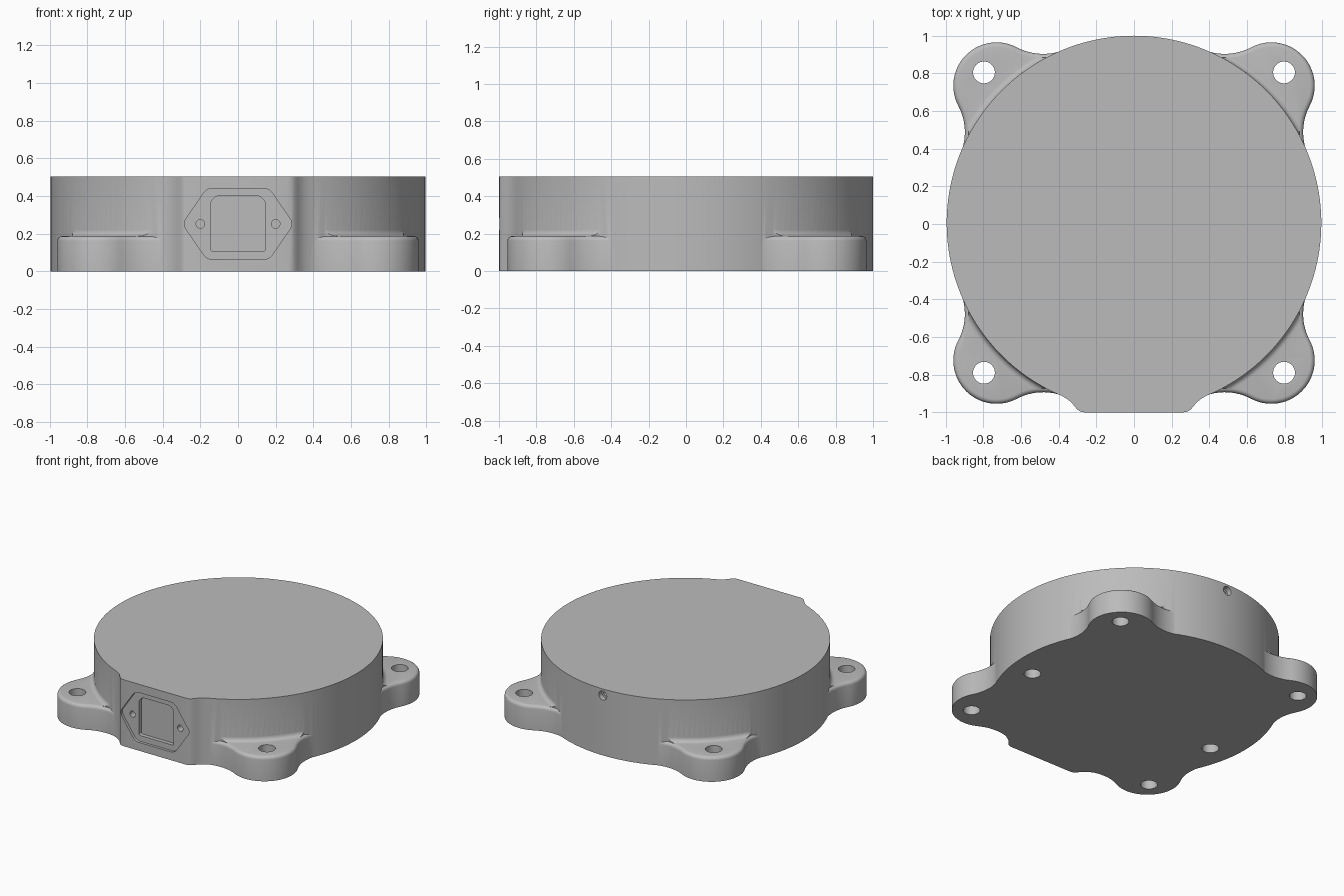
import bpy, bmesh
from math import sin, cos, pi, radians, acos, atan2
from mathutils import Matrix, Vector

if "Cube" in bpy.data.objects:
    bpy.data.objects.remove(bpy.data.objects["Cube"])

R, CY, H = 0.995, 0.005, 0.505      # drum radius, centre offset, height
TAB_H, EDGE = 0.187, 0.025          # ear height and edge rounding
LOBE_R, LOBE_D, NECK_R = 0.23, 1.032, 0.30

grey = bpy.data.materials.new("housing grey")
grey.use_nodes = True
grey.diffuse_color = (0.5, 0.5, 0.5, 1)
grey.node_tree.nodes["Principled BSDF"].inputs["Base Color"].default_value = (0.5, 0.5, 0.5, 1)


def make_object(name, bm, matrix=None):
    bmesh.ops.recalc_face_normals(bm, faces=bm.faces[:])
    if matrix:
        bm.transform(matrix)
    mesh = bpy.data.meshes.new(name)
    bm.to_mesh(mesh)
    bm.free()
    mesh.materials.append(grey)
    obj = bpy.data.objects.new(name, mesh)
    bpy.context.collection.objects.link(obj)
    return obj


def loft(name, rings, matrix=None):
    """Closed solid through equal-length rings of 3D points."""
    bm = bmesh.new()
    loops = [[bm.verts.new(p) for p in ring] for ring in rings]
    for a, b in zip(loops, loops[1:]):
        for i in range(len(a)):
            j = (i + 1) % len(a)
            bm.faces.new((a[i], a[j], b[j], b[i]))
    bm.faces.new(loops[0][::-1])
    bm.faces.new(loops[-1])
    return make_object(name, bm, matrix)


def prism(name, pts, z0, z1, matrix=None, rounding=0):
    bm = bmesh.new()
    bm.faces.new([bm.verts.new((x, y, z0)) for x, y in pts])
    if rounding:
        bmesh.ops.bevel(bm, geom=bm.verts[:], offset=rounding, segments=5,
                        profile=0.5, affect='VERTICES')
    ext = bmesh.ops.extrude_face_region(bm, geom=bm.faces[:])
    top = [v for v in ext["geom"] if isinstance(v, bmesh.types.BMVert)]
    bmesh.ops.translate(bm, verts=top, vec=(0, 0, z1 - z0))
    return make_object(name, bm, matrix)


def arc(cx, cy, r, a0, a1, n):
    return [(cx + r * cos(a0 + (a1 - a0) * i / n), cy + r * sin(a0 + (a1 - a0) * i / n))
            for i in range(n + 1)]


def boolean(target, tool, operation):
    mod = target.modifiers.new(operation, 'BOOLEAN')
    mod.operation, mod.solver, mod.object = operation, 'EXACT', tool
    bpy.context.view_layer.update()
    graph = bpy.context.evaluated_depsgraph_get()
    mesh = bpy.data.meshes.new_from_object(target.evaluated_get(graph))
    target.modifiers.clear()
    target.data = mesh
    bpy.data.objects.remove(tool)


def ear_outline(d):
    """Ear pointing along +x, inset by d: neck, lobe, neck, closed inside the drum."""
    rt = R - 0.003 + NECK_R
    t = acos((rt**2 + LOBE_D**2 - (LOBE_R + NECK_R)**2) / (2 * LOBE_D * rt))
    nx, ny = rt * cos(t), rt * sin(t)
    to_lobe = atan2(-ny, LOBE_D - nx) % (2 * pi)
    side = arc(nx, ny, NECK_R + d, to_lobe, t + pi, 12)
    if abs(to_lobe - t - pi) > pi:
        side = arc(nx, ny, NECK_R + d, to_lobe - 2 * pi, t + pi, 12)
    a = to_lobe - pi
    lobe = arc(LOBE_D, 0, LOBE_R - d, -a, a, 36)
    lower = [(x, -y) for x, y in reversed(side)]
    return [(0.7, -0.2)] + lower + lobe[1:-1] + side + [(0.7, 0.2)]


# Drum with flat connector boss on the front
boss = [(0.355, -0.93), (0.335, -0.945), (0.316, -0.968), (0.302, -0.985),
        (0.286, -0.996), (0.265, -1.0)]
join = atan2(-0.92, 0.38)
outline = arc(0, CY, R, join, pi - join, 160)
outline += [(-x, y) for x, y in boss] + boss[::-1]
housing = prism("housing", outline, 0, H)

# Four mounting ears with rounded rims and a blend into the drum
for k in range(4):
    place = Matrix.Translation((0, CY, 0)) @ Matrix.Rotation(radians(45 + 90 * k), 4, 'Z')
    steps = [(0, 0)] + [(EDGE * (1 - cos(i * pi / 8)), TAB_H - EDGE + EDGE * sin(i * pi / 8))
                        for i in range(5)]
    ear = loft("ear", [[(x, y, z) for x, y in ear_outline(d)] for d, z in steps], place)

    section = [(R - 0.03, TAB_H - 0.02), (R + 0.032, TAB_H - 0.02)]
    section += [(R + 0.032 * (1 - sin(i * pi / 10)), TAB_H + 0.032 * (1 - cos(i * pi / 10)))
                for i in range(6)]
    section += [(R - 0.03, TAB_H + 0.032)]
    blend = loft("ear_blend", [[(r * cos(a), r * sin(a), z) for r, z in section]
                               for a in [radians(-26 + 52 * i / 24) for i in range(25)]], place)
    limit = prism("blend_limit", ear_outline(EDGE * 0.8), 0.1, 0.3, place)
    boolean(blend, limit, 'INTERSECT')
    boolean(housing, ear, 'UNION')
    boolean(housing, blend, 'UNION')


def drill(x, y, r, z0, z1, matrix=None):
    boolean(housing, prism("drill", arc(x, y, r, 0, 2 * pi * 31 / 32, 31), z0, z1, matrix),
            'DIFFERENCE')


# Mounting holes through the ears, blind holes underneath
for s in (-1, 1):
    for y in (-0.79, 0.805):
        drill(s * 0.797, y, 0.058, -0.1, 0.4)
    drill(s * 0.8, -0.135, 0.058, -0.1, 0.16)

# Connector recess: prism depth runs along -y
front = Matrix.Rotation(pi / 2, 4, 'X')
hexagon = [(-0.165, 0.063), (0.165, 0.063), (0.295, 0.252),
           (0.165, 0.441), (-0.165, 0.441), (-0.295, 0.252)]
boolean(housing, prism("panel_cut", hexagon, 0.98, 1.1, front, 0.03), 'DIFFERENCE')
window = [(-0.146, 0.107), (0.146, 0.107), (0.146, 0.37), (0.116, 0.4),
          (-0.116, 0.4), (-0.146, 0.37)]
boolean(housing, prism("socket_cut", window, 0.95, 1.1, front, 0.012), 'DIFFERENCE')
for s in (-1, 1):
    drill(s * 0.2, 0.252, 0.023, 0.9, 1.1, front)

# Stepped vent hole at the back
drill(0, 0.455, 0.034, -1.1, -0.96, front)
drill(0, 0.455, 0.02, -1.1, -0.9, front)

bpy.ops.object.select_all(action='DESELECT')
housing.select_set(True)
bpy.context.view_layer.objects.active = housing
bpy.ops.object.shade_smooth_by_angle(angle=radians(32))
